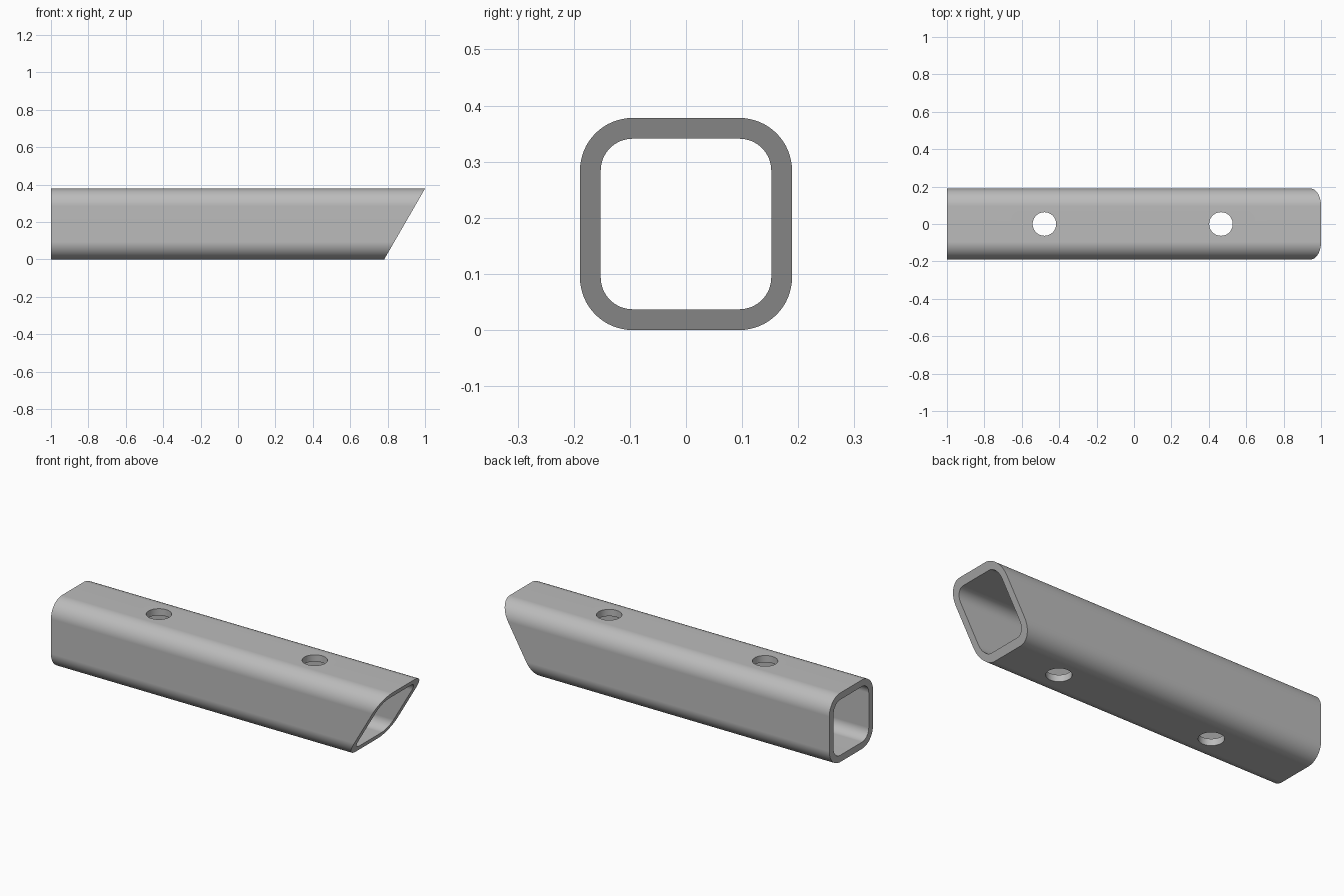
import bpy
import bmesh
import math

cube = bpy.data.objects.get("Cube")
if cube:
    bpy.data.objects.remove(cube, do_unlink=True)

SIZE = 0.378          # outer width and height
WALL = 0.037
CORNER = 0.094        # outer corner radius
STEPS = 16            # segments per rounded corner
SLOPE = math.tan(math.radians(30))
HOLE_RADIUS = 0.063

steel = bpy.data.materials.new("grey steel")
steel.use_nodes = True
grey = (0.5, 0.5, 0.5, 1)
steel.diffuse_color = grey
steel.node_tree.nodes["Principled BSDF"].inputs["Base Color"].default_value = grey


def rounded_square(half, radius):
    """Outline points (y, z) of a rounded square standing on the tube axis."""
    points = []
    for corner in range(4):
        middle = math.radians(45 + 90 * corner)
        cy = math.copysign(half - radius, math.cos(middle))
        cz = math.copysign(half - radius, math.sin(middle))
        for i in range(STEPS + 1):
            a = math.radians(90 * (corner + i / STEPS))
            points.append((cy + radius * math.cos(a),
                           SIZE / 2 + cz + radius * math.sin(a)))
    return points


def mitre(z):
    return 1 - (SIZE - z) * SLOPE


# Square tube: four rings joined into outside, mitred end, inside, square end
bm = bmesh.new()
outer = rounded_square(SIZE / 2, CORNER)
inner = rounded_square(SIZE / 2 - WALL, CORNER - WALL)
rings = [
    [bm.verts.new((-1, y, z)) for y, z in outer],
    [bm.verts.new((mitre(z), y, z)) for y, z in outer],
    [bm.verts.new((mitre(z), y, z)) for y, z in inner],
    [bm.verts.new((-1, y, z)) for y, z in inner],
]
count = len(outer)
for r in range(4):
    a, b = rings[r], rings[(r + 1) % 4]
    for i in range(count):
        j = (i + 1) % count
        bm.faces.new((a[i], a[j], b[j], b[i]))
bmesh.ops.recalc_face_normals(bm, faces=bm.faces)
mesh = bpy.data.meshes.new("square_tube")
bm.to_mesh(mesh)
bm.free()
mesh.materials.append(steel)
tube = bpy.data.objects.new("square_tube", mesh)
bpy.context.collection.objects.link(tube)

# Bolt holes drilled through the top and bottom walls
for x in (-0.479, 0.465):
    bpy.ops.mesh.primitive_cylinder_add(vertices=48, radius=HOLE_RADIUS, depth=1,
                                        location=(x, 0, SIZE / 2))
    drill = bpy.context.object
    drill.name = "hole_cutter"
    drill.hide_render = True
    drill.data.materials.append(steel)
    cut = tube.modifiers.new("bolt_hole", "BOOLEAN")
    cut.operation = "DIFFERENCE"
    cut.solver = "EXACT"
    cut.object = drill
    bpy.ops.object.select_all(action="DESELECT")
    tube.select_set(True)
    bpy.context.view_layer.objects.active = tube
    bpy.ops.object.modifier_apply(modifier=cut.name)
    bpy.data.objects.remove(drill, do_unlink=True)

# Smooth corners, crisp ends and hole rims
bpy.ops.object.shade_smooth_by_angle(angle=math.radians(30))
weighted = tube.modifiers.new("flat_walls", "WEIGHTED_NORMAL")
weighted.keep_sharp = True
